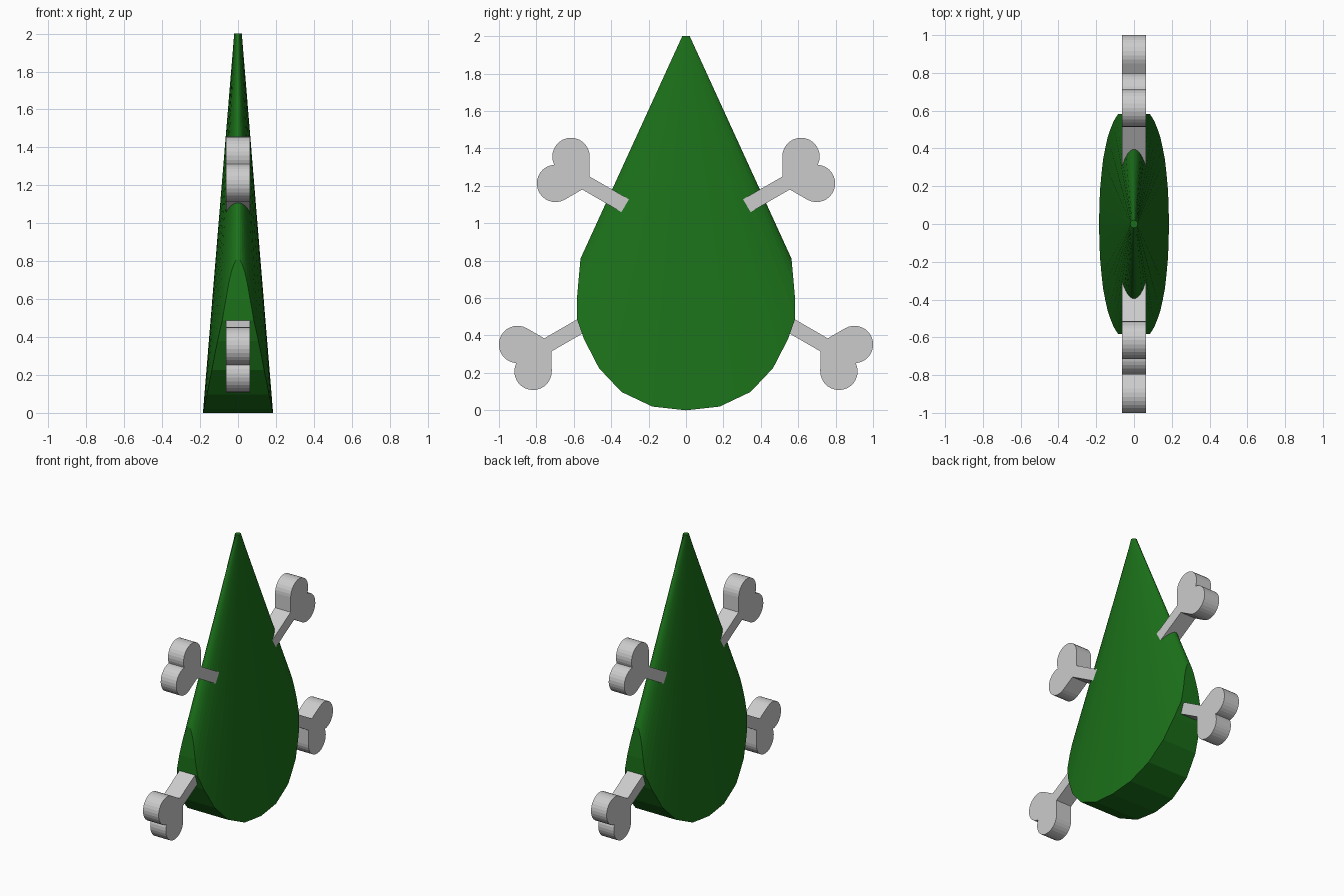
import bpy, bmesh
from math import sin, cos, pi, radians

if "Cube" in bpy.data.objects:
    bpy.data.objects.remove(bpy.data.objects["Cube"])


def finish(bm, name, mat=None):
    bmesh.ops.recalc_face_normals(bm, faces=bm.faces)
    mesh = bpy.data.meshes.new(name)
    bm.to_mesh(mesh)
    bm.free()
    obj = bpy.data.objects.new(name, mesh)
    bpy.context.collection.objects.link(obj)
    if mat:
        mesh.materials.append(mat)
    return obj


green = bpy.data.materials.new("dark_green")
green.diffuse_color = (0.011, 0.165, 0.01, 1)
green.use_nodes = True
green.node_tree.nodes["Principled BSDF"].inputs["Base Color"].default_value = green.diffuse_color

# Body: a flattened elliptical cone...
SEG = 64
bm = bmesh.new()
rings = []
for z, rx, ry in ((0, 0.185, 0.935), (2, 0.02, 0.02)):
    rings.append([bm.verts.new((rx * cos(2 * pi * i / SEG), ry * sin(2 * pi * i / SEG), z))
                  for i in range(SEG)])
low, high = rings
for i in range(SEG):
    j = (i + 1) % SEG
    bm.faces.new((low[i], low[j], high[j], high[i]))
bm.faces.new(low[::-1])
bm.faces.new(high)

# ...with its bottom trimmed to a rounded teardrop outline
outline = [(0, 0), (0.18, 0.02), (0.345, 0.098), (0.465, 0.225),
           (0.545, 0.38), (0.583, 0.487), (0.583, 0.6), (0.565, 0.8)]
for (y0, z0), (y1, z1) in zip(outline, outline[1:]):
    for side in (1, -1):
        cut = bmesh.ops.bisect_plane(
            bm, geom=bm.verts[:] + bm.edges[:] + bm.faces[:], dist=1e-5,
            plane_co=(0, side * y0, z0), plane_no=(0, side * (z1 - z0), y0 - y1),
            clear_outer=True)
        edges = [e for e in bm.edges if e.is_boundary]
        if edges:
            bmesh.ops.holes_fill(bm, edges=edges, sides=0)
finish(bm, "teardrop_body", green)


# Bones: flat shaft with a two-lobed knob, pushed into the body
def bone(name, y, z, angle, length, side):
    half = [(-length, 0.04), (0, 0.04)]
    n = 16
    for i in range(n + 1):
        a = radians(150 - 206 * i / n)
        half.append((0.14 + 0.1 * cos(a), max(0.083 + 0.1 * sin(a), 0)))
    profile = half + [(u, -v) for u, v in half[-2::-1]]
    c, s = cos(radians(angle)), sin(radians(angle))
    bm = bmesh.new()
    face = bm.faces.new([bm.verts.new((-0.0625, side * (y + u * c - v * s), z + u * s + v * c))
                         for u, v in profile])
    new = bmesh.ops.extrude_face_region(bm, geom=[face])["geom"]
    bmesh.ops.translate(bm, vec=(0.125, 0, 0),
                        verts=[g for g in new if isinstance(g, bmesh.types.BMVert)])
    # extrusion keeps the starting face only if it is re-added
    if not any(all(v.co.x < 0 for v in f.verts) for f in bm.faces):
        bmesh.ops.holes_fill(bm, edges=[e for e in bm.edges if e.is_boundary], sides=0)
    finish(bm, name)


for side, label in ((1, "back"), (-1, "front")):
    bone("upper_bone_" + label, 0.535, 1.215, 30, 0.33, side)
    bone("lower_bone_" + label, 0.738, 0.35, -30, 0.5, side)
